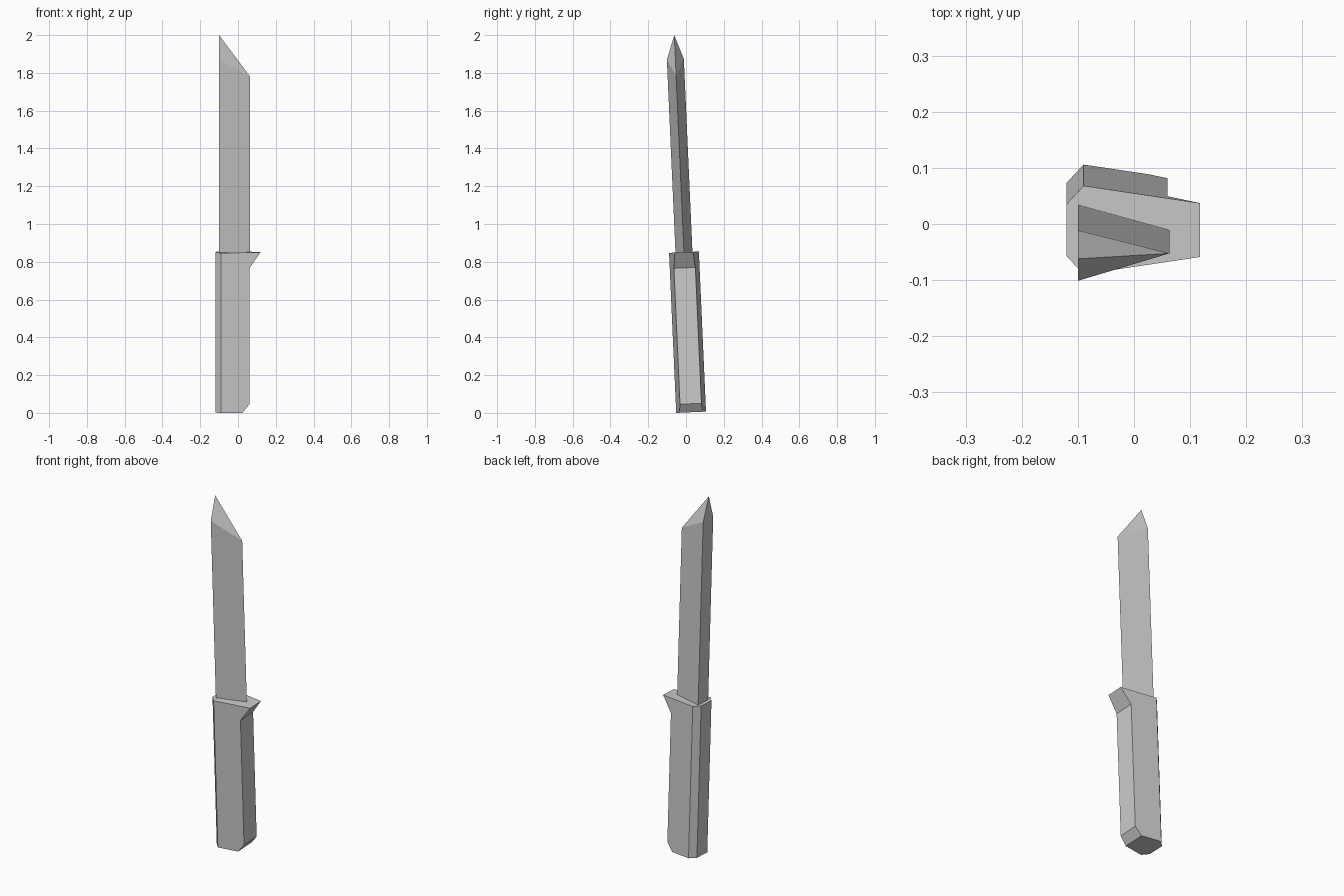
import bpy, bmesh
from mathutils import Matrix

if "Cube" in bpy.data.objects:
    bpy.data.objects.remove(bpy.data.objects["Cube"])

# Whole knife leans slightly toward the front
LEAN = Matrix.Translation((0, 0.027, 0.0035)) @ Matrix.Rotation(0.0446, 4, 'X')


def mirrored_solid(name, outline, panels):
    """Closed solid from a side outline of (x, z, half thickness), mirrored in y."""
    bm = bmesh.new()
    front = [bm.verts.new((x, -h, z)) for x, z, h in outline]
    back = [bm.verts.new((x, h, z)) for x, z, h in outline]
    for p in panels:
        bm.faces.new([front[i] for i in p])
        bm.faces.new([back[i] for i in reversed(p)])
    n = len(outline)
    for i in range(n):
        j = (i + 1) % n
        if outline[i][2] or outline[j][2]:
            bm.faces.new((front[j], front[i], back[i], back[j]))
    # Merge where the thickness runs out to an edge
    bmesh.ops.remove_doubles(bm, verts=bm.verts[:], dist=1e-5)
    bmesh.ops.recalc_face_normals(bm, faces=bm.faces[:])
    bm.transform(LEAN)
    mesh = bpy.data.meshes.new(name)
    bm.to_mesh(mesh)
    bm.free()
    obj = bpy.data.objects.new(name, mesh)
    bpy.context.collection.objects.link(obj)
    return obj


def grip(x):
    return 0.079 - 0.149 * (x + 0.09)


# Handle: tapered grip with chamfered spine, finger guard and cut butt corner
TOP = 0.848
side = [(-0.09, 0), (0.025, 0), (0.06, 0.045), (0.06, 0.765), (0.118, TOP), (-0.09, TOP)]
handle = [(x, z, grip(x)) for x, z in side]
handle += [(-0.12, TOP, 0.0465), (-0.12, 0, 0.0465)]
mirrored_solid("handle", handle, [(0, 1, 2, 3, 4, 5), (0, 5, 6, 7)])

# Blade: wedge section with a slanted, bevelled tip
blade = [(-0.1, 0.84, 0.045), (0.063, 0.84, 0), (0.063, 1.78, 0),
         (-0.1, 1.9985, 0), (-0.1, 1.87, 0.045)]
mirrored_solid("blade", blade, [(0, 1, 2, 4), (4, 2, 3)])
